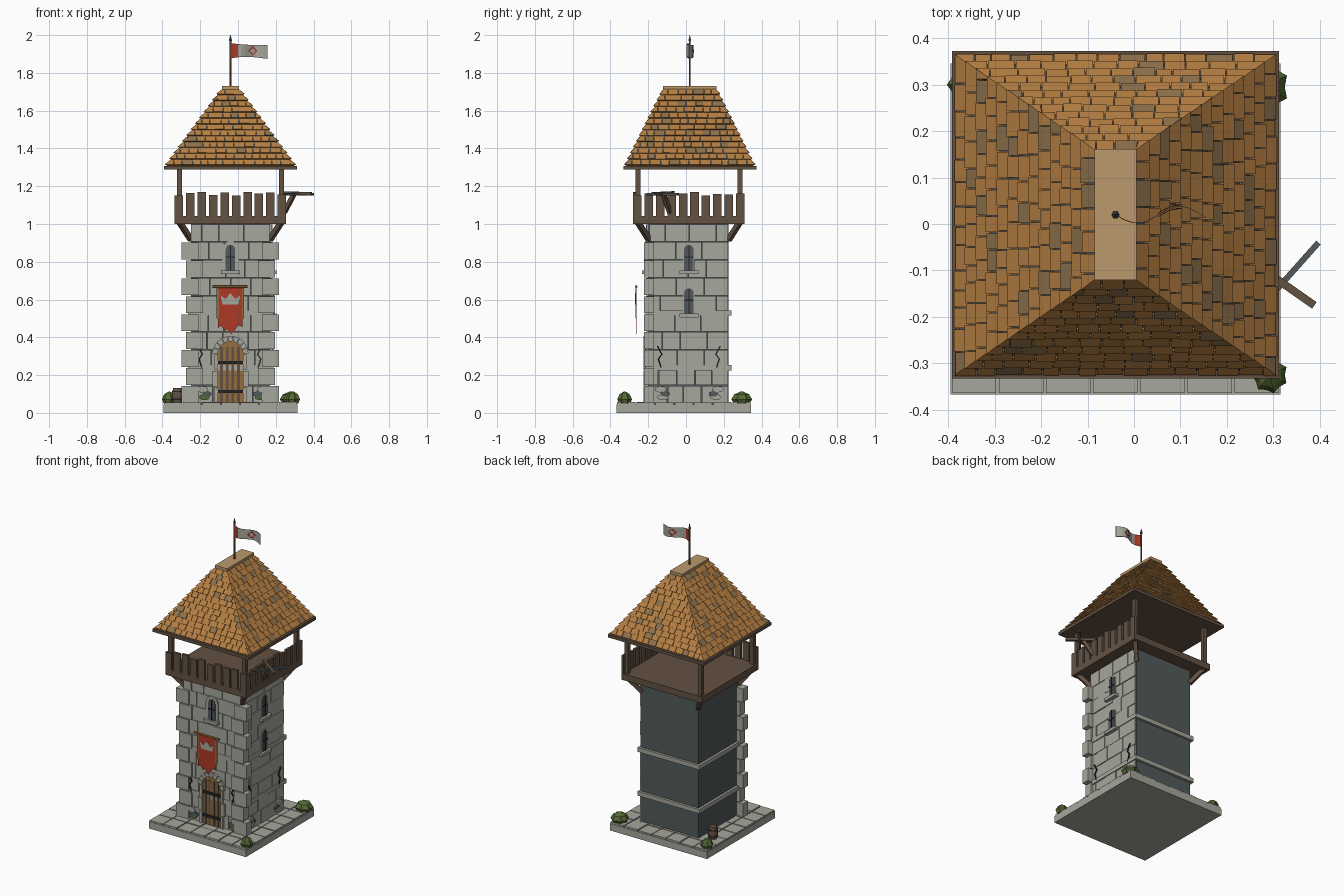
import bpy, bmesh, math, random
from mathutils import Vector, Matrix

if "Cube" in bpy.data.objects:
    bpy.data.objects.remove(bpy.data.objects["Cube"])

random.seed(4)
COLORS = {
    "light_stone": (.38, .385, .335), "dark_slate": (.085, .1, .105), "dark_wood": (.125, .083, .055),
    "orange_tile": (.46, .21, .055), "tan_ridge": (.5, .32, .15), "red_cloth": (.42, .04, .018),
    "leaf_green": (.09, .14, .035), "black_iron": (.018, .018, .02), "worn_tile": (.27, .165, .07),
    "door_wood": (.3, .15, .05)}
NAMES = list(COLORS)
MATS = []
for n, c in COLORS.items():
    m = bpy.data.materials.new(n)
    m.diffuse_color = (*c, 1)
    m.use_nodes = True
    m.node_tree.nodes["Principled BSDF"].inputs["Base Color"].default_value = m.diffuse_color
    MATS.append(m)
STONE, SLATE, WOOD, TILE, RIDGE, RED, GREEN, IRON, WORN, DOOR = range(10)
X0, X1, Y0, Y1 = -.25, .17, -.2, .225          # tower body
CX, CY = -.04, .015


class Part:
    """Collects solids and writes them as one named object."""
    def __init__(self, name):
        self.name, self.bm = name, bmesh.new()

    def solid(self, low, high, mat):
        a = [self.bm.verts.new(p) for p in low]
        b = [self.bm.verts.new(p) for p in high]
        n = len(a)
        faces = [self.bm.faces.new(a[::-1]), self.bm.faces.new(b)]
        faces += [self.bm.faces.new((a[i], a[(i + 1) % n], b[(i + 1) % n], b[i])) for i in range(n)]
        for f in faces:
            f.material_index = mat

    def box(self, x0, x1, y0, y1, z0, z1, mat):
        r = [(x0, y0), (x1, y0), (x1, y1), (x0, y1)]
        self.solid([(*p, z0) for p in r], [(*p, z1) for p in r], mat)

    def beam(self, p, q, w, mat, sides=4):
        p, q = Vector(p), Vector(q)
        rot = (q - p).to_track_quat('Z', 'Y')
        ring = [rot @ Vector((w * math.cos(t), w * math.sin(t), 0))
                for t in [math.tau * (i + .5) / sides for i in range(sides)]]
        self.solid([p + r for r in ring], [q + r for r in ring], mat)

    def plate(self, side, pts, d0, d1, mat):
        """Extruded outline on the front or right wall."""
        def put(u, v, d):
            return (CX + u, Y0 - d, v) if side == "front" else (X1 + d, CY + u, v)
        self.solid([put(u, v, d0) for u, v in pts], [put(u, v, d1) for u, v in pts], mat)

    def rect(self, side, u0, u1, v0, v1, d0, d1, mat):
        self.plate(side, [(u0, v0), (u1, v0), (u1, v1), (u0, v1)], d0, d1, mat)

    def done(self):
        bmesh.ops.recalc_face_normals(self.bm, faces=self.bm.faces)
        me = bpy.data.meshes.new(self.name)
        self.bm.to_mesh(me)
        self.bm.free()
        for m in MATS:
            me.materials.append(m)
        ob = bpy.data.objects.new(self.name, me)
        bpy.context.collection.objects.link(ob)


def arch(w, z0, spring, n=8):
    return [(-w, z0), (w, z0)] + [(w * math.cos(math.pi * i / n), spring + w * math.sin(math.pi * i / n))
                                  for i in range(n + 1)]


# paved base
p = Part("paved_base")
p.box(-.395, .315, -.367, .345, 0, .045, STONE)
for i in range(7):
    for j in range(7):
        if not (2 <= i <= 4 and 2 <= j <= 4):
            x, y = -.395 + i * .1014, -.367 + j * .1017
            p.box(x + .003, x + .0985, y + .003, y + .0985, .045, .053 + random.random() * .004, STONE)
p.done()

# tower core with stone bands
p = Part("tower_core")
p.box(X0, X1, Y0, Y1, .045, 1.0, SLATE)
p.done()
p = Part("stone_bands")
for z in (.225, .515):
    p.box(X0 - .016, X1 + .017, Y0 - .014, Y1 + .016, z, z + .028, STONE)
p.done()

# masonry on the front and right walls
p = Part("wall_stones")
for side in ("front", "right"):
    for r in range(10):
        z, u = .05 + r * .095, -.21
        while u < .21:
            e = u + random.uniform(.08, .15) * (.6 if u == -.21 and r % 2 else 1)
            e = .21 if e > .16 else e
            p.rect(side, u + .0015, e - .0015, z + .0015, z + .0935, -.01, random.uniform(.008, .013), STONE)
            u = e
p.done()
p = Part("corner_stones")
for r in range(9):
    z, out = .05 + r * .095, .258 if r % 2 == 0 else .236
    for s in (-1, 1):
        a, b = sorted((s * (out - .09), s * out))
        p.box(CX + a, CX + b, Y0 - .022, Y0 + .03, z + .003, z + .092, STONE)
p.done()

# arched door
p = Part("door")
p.plate("front", arch(.067, .055, .312), 0, .014, DOOR)
for i in range(4):
    u = -.054 + i * .03
    p.rect("front", u, u + .014, .056, .35, .014, .018, WOOD)
for z in (.105, .258):
    p.rect("front", -.066, .066, z, z + .017, .014, .023, IRON)
p.done()
p = Part("door_surround")
for i in range(9):
    a, b = [math.pi * (i + k) / 9 for k in (.04, .96)]
    p.plate("front", [(r * math.cos(t), .312 + r * math.sin(t)) for r, t in
                      ((.067, a), (.096, a), (.096, b), (.067, b))], 0, .026, STONE)
for s in (-1, 1):
    for k in range(3):
        a, b = sorted((s * .067, s * (.096 if k % 2 else .085)))
        p.rect("front", a, b, .056 + k * .085, .138 + k * .085, 0, .024, STONE)
p.done()

# arched windows with bars and sills
p = Part("windows")
for side, z in (("front", .755), ("right", .755), ("right", .525)):
    fw = .045 if side == "front" else .031
    p.plate(side, arch(fw, z, z + .11), 0, .016, STONE)
    p.plate(side, arch(.025, z, z + .11), .016, .019, SLATE)
    p.rect(side, -.003, .003, z, z + .132, .019, .023, IRON)
    p.rect(side, -.024, .024, z + .068, z + .074, .019, .023, IRON)
    p.rect(side, -.05, .05, z - .019, z, 0, .034, STONE)
p.done()

# wall cracks and loose rubble
p = Part("wall_cracks")
for side, us in (("front", (-.16, .155)), ("right", (-.155, .155))):
    for u in us:
        s = 1 if u < 0 else -1
        path = [(u - s * .012, .355), (u + s * .012, .31), (u - s * .006, .285), (u + s * .008, .24)]
        for (a, za), (b, zb) in zip(path, path[1:]):
            p.plate(side, [(a - .004, za), (a + .004, za), (b + .004, zb), (b - .004, zb)], .012, .018, IRON)
p.done()
p = Part("wall_patches")
for side, us in (("front", (-.15, .17)), ("right", (-.15, .155))):
    for u in us:
        s = 1 if u < 0 else -1
        for du, z, w, mat in ((0, .125, .032, STONE), (s * .026, .1, .026, SLATE),
                              (s * .012, .083, .03, GREEN if side == "front" else STONE)):
            p.plate(side, [(u + du + w * math.cos(k), z + .55 * w * math.sin(k))
                           for k in [math.tau * i / 7 for i in range(7)]], .01, .02, mat)
p.done()

# hanging banner
p = Part("banner")
p.plate("front", [(-.065, .66), (.065, .66), (.065, .455), (.04, .465), (.025, .44), (.004, .417),
                  (-.018, .447), (-.03, .435), (-.05, .462), (-.065, .45)], .062, .066, RED)
for s in (-1, 1):
    p.rect("front", s * .067 - .006, s * .067 + .006, .5, .66, .061, .068, DOOR)
p.plate("front", [(-.042, .575), (.042, .575), (.052, .622), (.026, .603), (0, .634), (-.026, .603),
                  (-.052, .622)], .066, .069, STONE)
p.beam((CX - .095, Y0 - .064, .668), (CX + .09, Y0 - .064, .668), .008, DOOR, 6)
p.done()

# wooden gallery
p = Part("gallery_floor")
p.box(-.335, .255, -.28, .31, 1.0, 1.042, WOOD)
p.done()
p = Part("gallery_planks")
for i in range(10):
    a, t = i * .0605, random.uniform(1.15, 1.172)
    p.box(-.335 + a, -.29 + a, -.28, -.264, 1.042, t, WOOD)
    p.box(.239, .255, -.28 + a, -.235 + a, 1.042, random.uniform(1.15, 1.172), WOOD)
p.done()
p = Part("gallery_posts_and_braces")
for sx in (-1, 1):
    for sy in (-1, 1):
        x, y = CX + sx * .27, CY + sy * .27
        p.box(x - .013, x + .013, y - .013, y + .013, 1.03, 1.3, WOOD)
        p.beam((CX + sx * .208, CY + sy * .21, .915), (CX + sx * .27, CY + sy * .27, 1.01), .018, WOOD)
p.done()

# mounted crossbow
p = Part("crossbow")
p.beam((.245, -.085, 1.06), (.3, -.123, 1.165), .015, WOOD)
p.beam((.235, -.068, 1.165), (.388, -.175, 1.16), .012, WOOD)
p.beam((.25, -.205, 1.158), (.397, -.04, 1.158), .009, SLATE)
p.done()

# roof: eaves board, core and rows of shingles
RY, ZB, ZT = .02, 1.308, 1.712
p = Part("roof_core")
p.box(CX - .352, CX + .352, RY - .352, RY + .352, 1.288, ZB, WOOD)
quad = ((-1, -1), (1, -1), (1, 1), (-1, 1))
p.solid([(CX + a * .335, RY + b * .335, ZB) for a, b in quad],
        [(CX + a * .04, RY + b * .135, ZT) for a, b in quad], SLATE)
p.done()
p = Part("roof_shingles")
ROWS = 13
for axis in (0, 1):
    for sg in (-1, 1):
        def at(t, s, lift):
            far = (.335 + ((.04, .135)[axis] - .335) * t) * sg
            half = .335 + ((.135, .04)[axis] - .335) * t + lift * .8
            s = max(-half, min(half, s))
            far += sg * lift * .8
            x, y = (far, s) if axis == 0 else (s, far)
            return (CX + x, RY + y, ZB + (ZT - ZB) * t + lift * .5)
        for r in range(ROWS):
            t0, t1 = r / ROWS, (r + 1) / ROWS
            half = .335 + ((.135, .04)[axis] - .335) * t0
            u = -half - .02
            while u < half:
                e = u + random.uniform(.035, .06)
                if e > -half + .008 and half - u > .012:
                    lo = random.uniform(.011, .016)
                    a, b = u + .0012, e - .0012
                    if u < -half + .01: a = -1
                    if half - e < .012: b, e = 1, 2
                    p.solid([at(t0, a, 0), at(t0, b, 0), at(t1, b, 0), at(t1, a, 0)],
                            [at(t0, a, lo), at(t0, b, lo), at(t1, b, .005), at(t1, a, .005)],
                            WORN if random.random() < .13 else TILE)
                u = e
p.done()
p = Part("roof_ridge_cap")
p.box(-.085, .005, -.121, .161, 1.70, 1.73, RIDGE)
p.done()

# flagpole and waving flag
p = Part("flagpole")
p.beam((CX, RY, 1.72), (CX, RY, 1.975), .005, WOOD, 8)
p.solid([(CX + .009 * math.cos(k), RY + .009 * math.sin(k), 1.968) for k in [math.tau * i / 6 for i in range(6)]],
        [(CX + .001 * math.cos(k), RY + .001 * math.sin(k), 2.0) for k in [math.tau * i / 6 for i in range(6)]], SLATE)
p.done()
p = Part("flag")


def wave(u, d=0):
    return RY - .018 * math.sin(u * 34) + d


for i in range(10):
    a, b = i * .0195, (i + 1) * .0195
    z = [(1.877 + .008 * math.sin(k * 18), 1.957 - .01 * math.sin(k * 10)) for k in (a, b)]
    p.solid([(CX + a, wave(a, -.001), z[0][0]), (CX + b, wave(b, -.001), z[1][0]),
             (CX + b, wave(b, -.001), z[1][1]), (CX + a, wave(a, -.001), z[0][1])],
            [(CX + a, wave(a, .001), z[0][0]), (CX + b, wave(b, .001), z[1][0]),
             (CX + b, wave(b, .001), z[1][1]), (CX + a, wave(a, .001), z[0][1])], RED if i < 2 else STONE)
for d in (-.003, .003):      # diamond outline on both faces
    ring = [(math.cos(k), math.sin(k)) for k in [math.tau * i / 4 for i in range(4)]]
    for (a, c), (b, e) in zip(ring, ring[1:] + ring[:1]):
        pts = [(.118 + r * q, 1.917 + r * w) for r, q, w in ((.026, a, c), (.026, b, e), (.016, b, e), (.016, a, c))]
        p.solid([(CX + u, wave(u, d), v) for u, v in pts], [(CX + u, wave(u, d * 1.5), v) for u, v in pts], RED)
p.done()

# ridged bushes
for n, (x, y, r) in enumerate(((-.363, .3, .038), (.278, .295, .054), (.292, -.325, .038))):
    p = Part(f"bush_{n + 1}")
    rings = [[(x + r * w * (1 if i % 2 else .82) * math.cos(math.tau * i / 14),
               y + r * w * (1 if i % 2 else .82) * math.sin(math.tau * i / 14), h)
              for i in range(14)] for w, h in ((.8, .05), (1.05, .072), (.75, .098), (.15, .112))]
    for lo, hi in zip(rings, rings[1:]):
        p.solid(lo, hi, GREEN)
    p.done()

# barrel with hoops
p = Part("barrel")
prof = ((.023, .05), (.028, .07), (.03, .09), (.028, .112), (.023, .132))
rings = [[(-.32 + r * math.cos(math.tau * i / 12), .175 + r * math.sin(math.tau * i / 12), z) for i in range(12)]
         for r, z in prof]
for lo, hi in zip(rings, rings[1:]):
    p.solid(lo, hi, WOOD)
for z in (.068, .11):
    p.beam((-.32, .175, z), (-.32, .175, z + .007), .0305, IRON, 12)
p.done()
